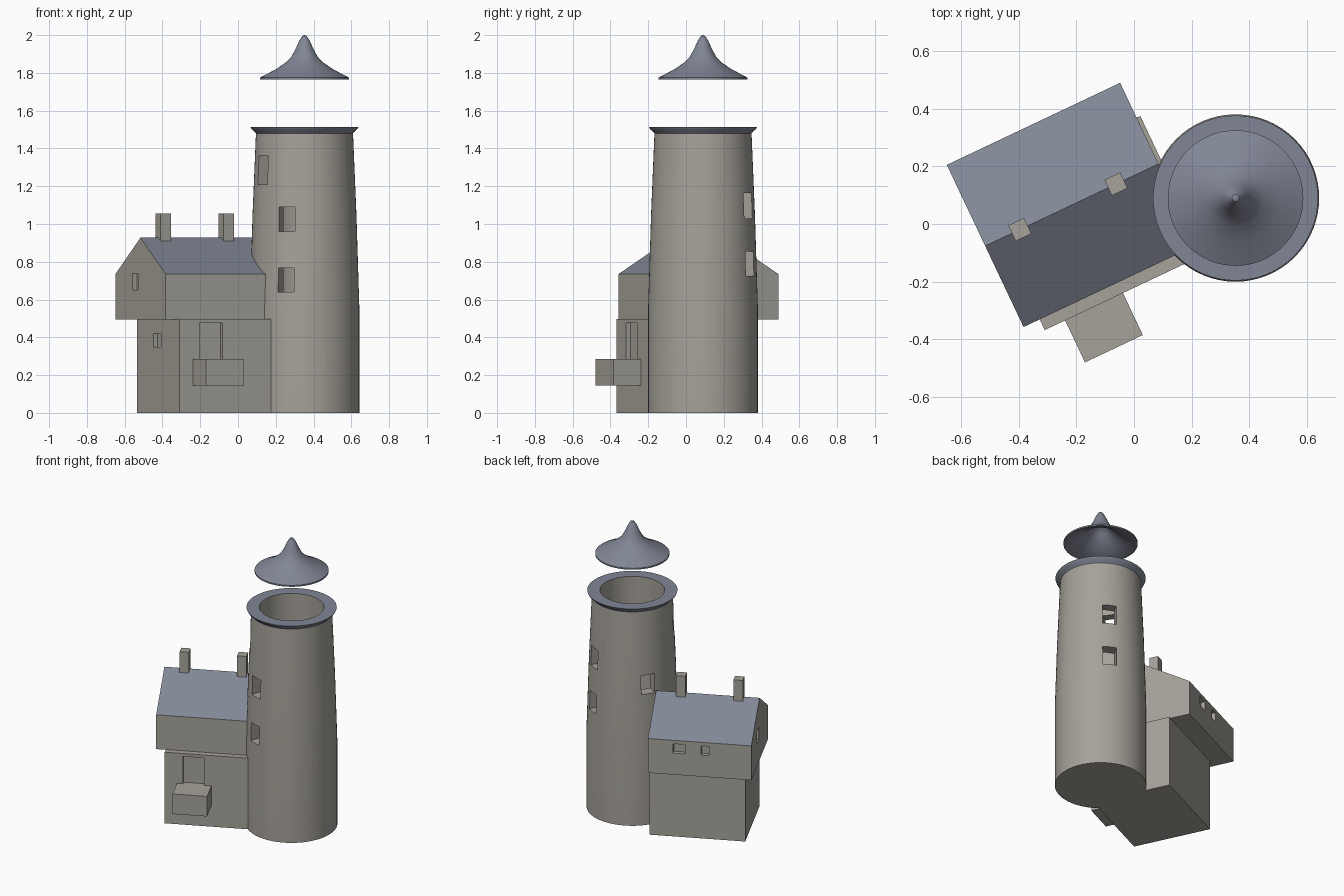
import bpy, bmesh, math
from mathutils import Matrix

if "Cube" in bpy.data.objects:
    bpy.data.objects.remove(bpy.data.objects["Cube"])

ANG = math.atan2(0.428, 0.904)          # house turned against the front
HOUSE = Matrix.Rotation(ANG, 4, 'Z')
TX, TY = 0.352, 0.09                    # tower axis


def material(name, col):
    m = bpy.data.materials.new(name)
    m.diffuse_color = (*col, 1)
    m.use_nodes = True
    m.node_tree.nodes["Principled BSDF"].inputs["Base Color"].default_value = m.diffuse_color
    return m


stone = material("stone", (0.38, 0.36, 0.32))
slate = material("slate", (0.22, 0.24, 0.30))


def finish(name, bm, mats=(stone,), matrix=None):
    bmesh.ops.recalc_face_normals(bm, faces=bm.faces)
    me = bpy.data.meshes.new(name)
    if matrix:
        bm.transform(matrix)
    bm.to_mesh(me)
    bm.free()
    ob = bpy.data.objects.new(name, me)
    bpy.context.collection.objects.link(ob)
    for m in mats:
        me.materials.append(m)
    return ob


def box(name, lo, hi, matrix=HOUSE):
    bm = bmesh.new()
    size = [b - a for a, b in zip(lo, hi)]
    mid = [(a + b) / 2 for a, b in zip(lo, hi)]
    bmesh.ops.create_cube(bm, size=1, matrix=Matrix.Translation(mid) @ Matrix.Diagonal((*size, 1)))
    return finish(name, bm, matrix=matrix)


def lathe(name, profile, mats, closed, n=64):
    bm = bmesh.new()
    vs = [bm.verts.new((r, 0, z)) for r, z in profile]
    pairs = list(zip(vs, vs[1:]))
    if closed:
        pairs.append((vs[-1], vs[0]))
    es = [bm.edges.new(p) for p in pairs]
    bmesh.ops.spin(bm, geom=vs + es, cent=(0, 0, 0), axis=(0, 0, 1),
                   angle=2 * math.pi, steps=n, use_merge=True)
    bmesh.ops.remove_doubles(bm, verts=bm.verts, dist=1e-5)
    return finish(name, bm, mats, Matrix.Translation((TX, TY, 0)))


def activate(ob):
    bpy.ops.object.select_all(action='DESELECT')
    ob.select_set(True)
    bpy.context.view_layer.objects.active = ob


def cut(ob, cutter):
    mod = ob.modifiers.new("opening", 'BOOLEAN')
    mod.operation, mod.solver, mod.object = 'DIFFERENCE', 'EXACT', cutter
    activate(ob)
    bpy.ops.object.modifier_apply(modifier=mod.name)
    bpy.data.objects.remove(cutter)


def smooth(ob):
    activate(ob)
    bpy.ops.object.shade_smooth_by_angle(angle=math.radians(30))


# hollow tower with flared slate rim
tower = lathe("tower", [(0, 0), (0.29, 0), (0.29, 0.57), (0.275, 1.05), (0.257, 1.48),
                        (0.265, 1.49), (0.281, 1.503), (0.286, 1.514), (0.205, 1.514),
                        (0.205, 0.57), (0, 0.57)], (stone, slate), False)
for f in tower.data.polygons:
    if f.center.z > 1.482:
        f.material_index = 1

# tower windows: angle, bottom, top
for a, z0, z1 in [(62, 0.725, 0.855), (62, 1.03, 1.165), (250, 0.64, 0.767),
                  (250, 0.96, 1.09), (146, 0.91, 1.04), (213, 1.21, 1.36)]:
    m = Matrix.Translation((TX, TY, 0)) @ Matrix.Rotation(math.radians(a), 4, 'Z')
    cut(tower, box("cutter", (0.15, -0.045, z0), (0.36, 0.045, z1), m))
smooth(tower)

# floating conical cap, hollow below
cap = lathe("tower_cap", [(0, 2.0), (0.012, 1.995), (0.028, 1.97), (0.048, 1.925), (0.07, 1.885),
                          (0.1, 1.855), (0.15, 1.82), (0.235, 1.775), (0.235, 1.765),
                          (0.22, 1.765), (0.14, 1.805), (0.09, 1.84), (0.055, 1.875),
                          (0, 1.94)], (slate,), False)
smooth(cap)

# lower storey with door and side window recesses
lower = box("lower_storey", (-0.437, -0.2, 0), (0.18, 0.329, 0.497))
cut(lower, box("cutter", (-0.32, -0.25, 0.285), (-0.185, -0.175, 0.476)))
cut(lower, box("cutter", (-0.5, 0.028, 0.35), (-0.412, 0.125, 0.42)))

# overhanging upper storey with gable roof
bm = bmesh.new()
outline = [(-0.159, 0.495), (0.463, 0.495), (0.463, 0.735), (0.152, 0.928), (-0.159, 0.735)]
face = bm.faces.new([bm.verts.new((-0.499, v, z)) for v, z in outline])
new = bmesh.ops.extrude_face_region(bm, geom=[face])["geom"]
bmesh.ops.translate(bm, vec=(0.665, 0, 0),
                    verts=[g for g in new if isinstance(g, bmesh.types.BMVert)])
bm.normal_update()
for f in bm.faces:
    if abs(f.normal.x) < 0.1 and f.calc_center_median().z > 0.75:
        f.material_index = 1
upper = finish("upper_storey", bm, (stone, slate), HOUSE)
cut(upper, box("cutter", (-0.56, 0.182, 0.65), (-0.474, 0.25, 0.737)))
for u0, u1 in [(-0.073, 0.005), (-0.228, -0.176)]:
    cut(upper, box("cutter", (u0, 0.433, 0.645), (u1, 0.52, 0.71)))

# chimneys on the ridge
for i, u in enumerate((-0.366, 0.003)):
    box(f"chimney_{i + 1}", (u - 0.03, 0.122, 0.88), (u + 0.03, 0.182, 1.055))

# raised doorstep block
box("doorstep", (-0.359, -0.361, 0.145), (-0.137, -0.195, 0.285))
